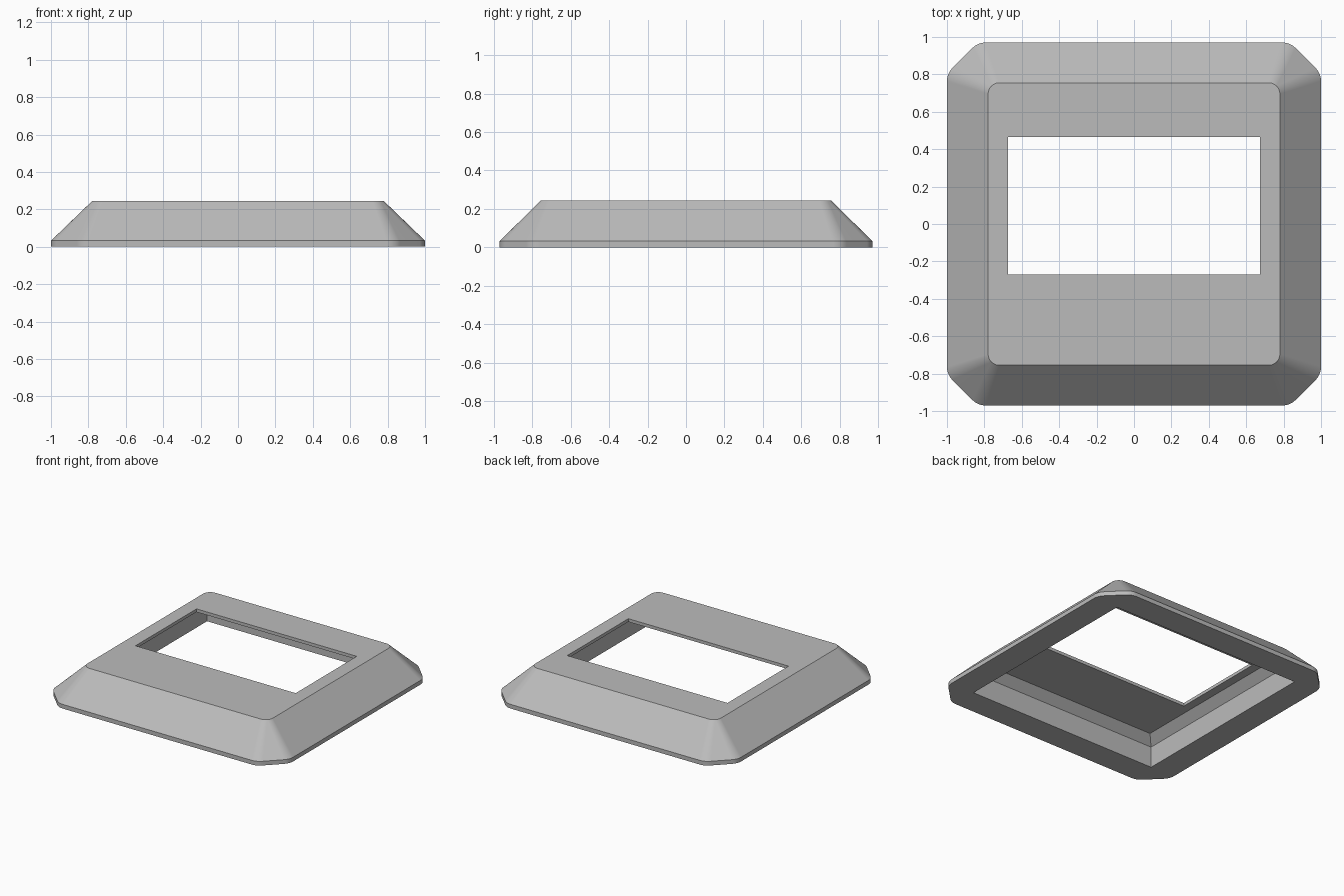
import bpy
import bmesh
from math import sin, cos, pi, tan

cube = bpy.data.objects.get("Cube")
if cube:
    bpy.data.objects.remove(cube, do_unlink=True)

STEPS = 6                      # segments per 45 degree arc
RIM, LIP, TOP = 0.032, 0.16, 0.244
CEILING = 0.22


def arc(cx, cy, radius, start, end):
    """Points on an arc, angles in radians."""
    return [(cx + radius * cos(start + (end - start) * i / STEPS),
             cy + radius * sin(start + (end - start) * i / STEPS))
            for i in range(STEPS + 1)]


def mirrored(corner):
    """Repeat one +x +y corner counter-clockwise around all four quadrants."""
    loop = []
    for sx, sy in ((1, 1), (-1, 1), (-1, -1), (1, -1)):
        pts = corner if sx * sy > 0 else corner[::-1]
        loop += [(sx * x, sy * y) for x, y in pts]
    return loop


def cut_corner(hx, hy, cut, radius):
    """Bevelled corner whose two bends are rounded."""
    t = radius * tan(pi / 8)
    return (arc(hx - radius, hy - cut - t, radius, 0, pi / 4)
            + arc(hx - cut - t, hy - radius, radius, pi / 4, pi / 2))


def round_corner(hx, hy, radius):
    """Quarter-round corner, in two halves."""
    cx, cy = hx - radius, hy - radius
    return (arc(cx, cy, radius, 0, pi / 4)
            + arc(cx, cy, radius, pi / 4, pi / 2))


def rectangle(x0, x1, y0, y1):
    return [(x1, y1), (x0, y1), (x0, y0), (x1, y0)]


bm = bmesh.new()


def ring(points, z):
    verts = [bm.verts.new((x, y, z)) for x, y in points]
    n = len(verts)
    for i in range(n):
        bm.edges.new((verts[i], verts[(i + 1) % n]))
    return verts


def loft(a, b):
    n = len(a)
    for i in range(n):
        j = (i + 1) % n
        bm.faces.new((a[i], a[j], b[j], b[i]))


def flat_frame(outer, inner):
    """Fill the flat area between two rings."""
    edges = []
    for r in (outer, inner):
        edges += [bm.edges.get((r[i - 1], r[i])) for i in range(len(r))]
    bmesh.ops.triangle_fill(bm, use_beauty=True, edges=edges)


# Outer shell rings
outline = mirrored(cut_corner(1.0, 0.97, 0.165, 0.1))
base = ring(outline, 0)
rim = ring(outline, RIM)
plateau = ring(mirrored(round_corner(0.78, 0.755, 0.06)), TOP)

# Window and underside cavity rings
window = rectangle(-0.675, 0.675, -0.27, 0.465)
window_top = ring(window, TOP)
window_low = ring(window, CEILING)
opening = rectangle(-0.8, 0.8, -0.77, 0.77)
cavity_base = ring(opening, 0)
cavity_lip = ring(opening, LIP)
cavity_ceiling = ring(rectangle(-0.74, 0.74, -0.71, 0.71), CEILING)

for a, b in ((base, rim), (rim, plateau), (window_top, window_low),
             (cavity_base, cavity_lip), (cavity_lip, cavity_ceiling)):
    loft(a, b)
flat_frame(plateau, window_top)
flat_frame(base, cavity_base)
flat_frame(cavity_ceiling, window_low)

# Merge the doubled points in the middle of each rounded corner
bmesh.ops.remove_doubles(bm, verts=bm.verts[:], dist=0.0001)
bmesh.ops.recalc_face_normals(bm, faces=bm.faces[:])

mesh = bpy.data.meshes.new("bezel_frame")
bm.to_mesh(mesh)
bm.free()
frame = bpy.data.objects.new("bezel_frame", mesh)
bpy.context.collection.objects.link(frame)

# Plain grey finish
grey = bpy.data.materials.new("plain_grey")
grey.use_nodes = True
colour = (0.5, 0.5, 0.5, 1)
grey.diffuse_color = colour
grey.node_tree.nodes["Principled BSDF"].inputs["Base Color"].default_value = colour
mesh.materials.append(grey)

# Smooth corners, crisp edges
bpy.ops.object.select_all(action='DESELECT')
frame.select_set(True)
bpy.context.view_layer.objects.active = frame
bpy.ops.object.shade_smooth_by_angle(angle=pi / 6)
weighted = frame.modifiers.new("flat_sides", 'WEIGHTED_NORMAL')
weighted.keep_sharp = True
